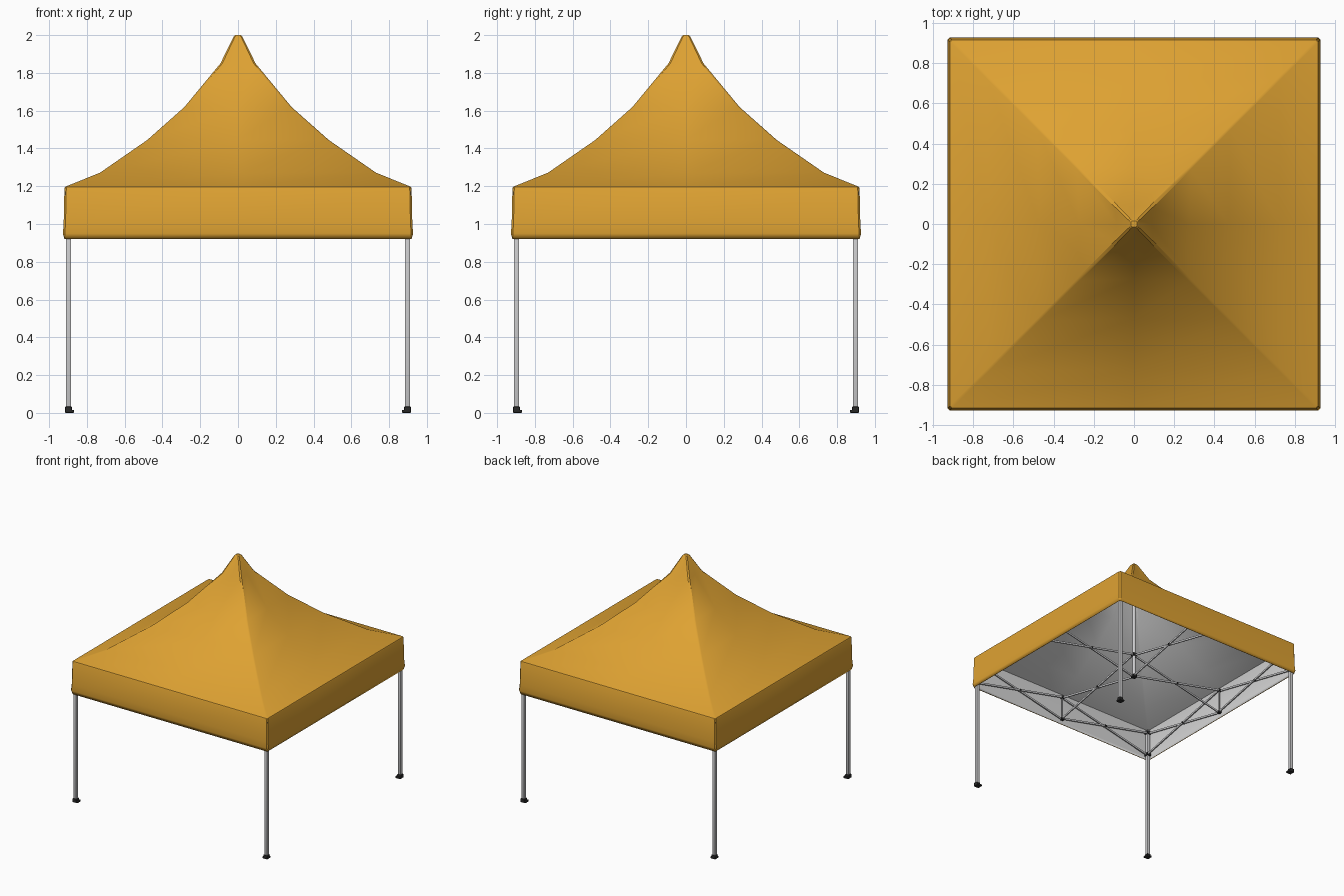
import bpy, bmesh, math
from mathutils import Vector, Matrix

if "Cube" in bpy.data.objects:
    bpy.data.objects.remove(bpy.data.objects["Cube"])


def mat(name, c):
    m = bpy.data.materials.new(name)
    m.diffuse_color = (*c, 1)
    m.use_nodes = True
    m.node_tree.nodes["Principled BSDF"].inputs["Base Color"].default_value = m.diffuse_color
    return m


ORANGE = mat("orange fabric", (0.73, 0.36, 0.032))
LINING = mat("grey lining", (0.68, 0.68, 0.68))
METAL = mat("silver metal", (0.62, 0.62, 0.63))
BLACK = mat("black plastic", (0.02, 0.02, 0.02))


def finish(bm, name, mats, angle=35):
    bmesh.ops.recalc_face_normals(bm, faces=bm.faces)
    me = bpy.data.meshes.new(name)
    bm.to_mesh(me)
    bm.free()
    ob = bpy.data.objects.new(name, me)
    bpy.context.collection.objects.link(ob)
    for m in mats:
        me.materials.append(m)
    if angle:
        bpy.ops.object.select_all(action='DESELECT')
        ob.select_set(True)
        bpy.context.view_layer.objects.active = ob
        bpy.ops.object.shade_smooth_by_angle(angle=math.radians(angle))
    return ob


def box(bm, centre, size, bevel=0.0):
    r = bmesh.ops.create_cube(bm, size=1, matrix=Matrix.Translation(centre) @ Matrix.Diagonal((*size, 1)))
    if bevel:
        edges = list({e for v in r["verts"] for e in v.link_edges})
        bmesh.ops.bevel(bm, geom=edges, offset=bevel, segments=2, affect='EDGES', profile=0.5)


def bar(bm, a, b, w, h):
    a, b = Vector(a), Vector(b)
    d = b - a
    m = Matrix.Translation((a + b) / 2) @ d.to_track_quat('X', 'Z').to_matrix().to_4x4()
    bmesh.ops.create_cube(bm, size=1, matrix=m @ Matrix.Diagonal((d.length, w, h, 1)))


# canopy: square rings with clipped corners and slightly sagging sides
profile = [(0.919, 0.92, 0), (0.927, 0.95, 0), (0.923, 1.0, 0), (0.919, 1.19, 0), (0.915, 1.197, 0),
           (0.73, 1.272, 0.008), (0.48, 1.445, 0.01), (0.283, 1.62, 0.01),
           (0.093, 1.85, 0.006), (0.024, 1.99, 0), (0.014, 2.0, 0)]
bm = bmesh.new()
rings = []
for h, z, sag in profile:
    c = min(0.01, h * 0.3)
    ring = []
    for k in range(4):
        rot = Matrix.Rotation(k * math.pi / 2, 3, 'Z')
        for x, y in ((h, -h + c), (h - sag, 0), (h, h - c)):
            ring.append(bm.verts.new(rot @ Vector((x, y, z))))
    rings.append(ring)
for a, b in zip(rings, rings[1:]):
    for i in range(12):
        j = (i + 1) % 12
        bm.faces.new((a[i], a[j], b[j], b[i]))
bm.faces.new(rings[-1])
canopy = finish(bm, "canopy", [ORANGE, LINING], 30)
s = canopy.modifiers.new("lining", 'SOLIDIFY')
s.thickness = 0.005
s.offset = -1
s.material_offset = 1
s.material_offset_rim = 0

# legs, feet and corner brackets
P, TOP, LOW = 0.897, 1.16, 0.96
legs, feet, joints, truss, pivots = (bmesh.new() for _ in range(5))
for sx in (-1, 1):
    for sy in (-1, 1):
        box(legs, (sx * P, sy * P, 0.60), (0.027, 0.027, 1.17), 0.004)
        box(feet, (sx * 0.892, sy * 0.892, 0.008), (0.048, 0.048, 0.016), 0.005)
        box(feet, (sx * P, sy * P, 0.018), (0.036, 0.036, 0.030), 0.004)
        for z in (TOP, LOW):
            box(joints, (sx * P, sy * P, z), (0.038, 0.038, 0.028), 0.004)


# scissor pair between two joint positions
def scissor(a, b):
    a, b = Vector((*a, 0)), Vector((*b, 0))
    d = (b - a).normalized()
    n = Vector((-d.y, d.x, 0)) * 0.006
    up, lo = Vector((0, 0, TOP)), Vector((0, 0, LOW))
    bar(truss, a + up + n, b + lo + n, 0.009, 0.015)
    bar(truss, a + lo - n, b + up - n, 0.009, 0.015)
    mid = (a + b) / 2 + (up + lo) / 2
    bar(pivots, mid - n * 2.2, mid + n * 2.2, 0.014, 0.014)


for k in range(4):
    r = Matrix.Rotation(k * math.pi / 2, 2)
    c0, m, c1 = r @ Vector((P, -P)), r @ Vector((P, 0)), r @ Vector((P, P))
    scissor(c0, m)
    scissor(m, c1)
    scissor(m, (0, 0))
    bar(truss, (*m, LOW), (*m, TOP), 0.008, 0.008)
    for z in (TOP, LOW):
        box(joints, (*m, z), (0.026, 0.026, 0.022), 0.003)

# centre pole with its two hubs
pole = bmesh.new()
bmesh.ops.create_cone(pole, cap_ends=True, segments=16, radius1=0.013, radius2=0.013, depth=1.01,
                      matrix=Matrix.Translation((0, 0, 1.455)))
for z in (TOP, LOW):
    box(joints, (0, 0, z), (0.038, 0.038, 0.026), 0.004)

finish(legs, "legs", [METAL])
finish(feet, "feet", [BLACK])
finish(joints, "frame_joints", [BLACK])
finish(truss, "scissor_bars", [METAL], 0)
finish(pivots, "scissor_pivots", [BLACK], 0)
finish(pole, "centre_pole", [METAL])
